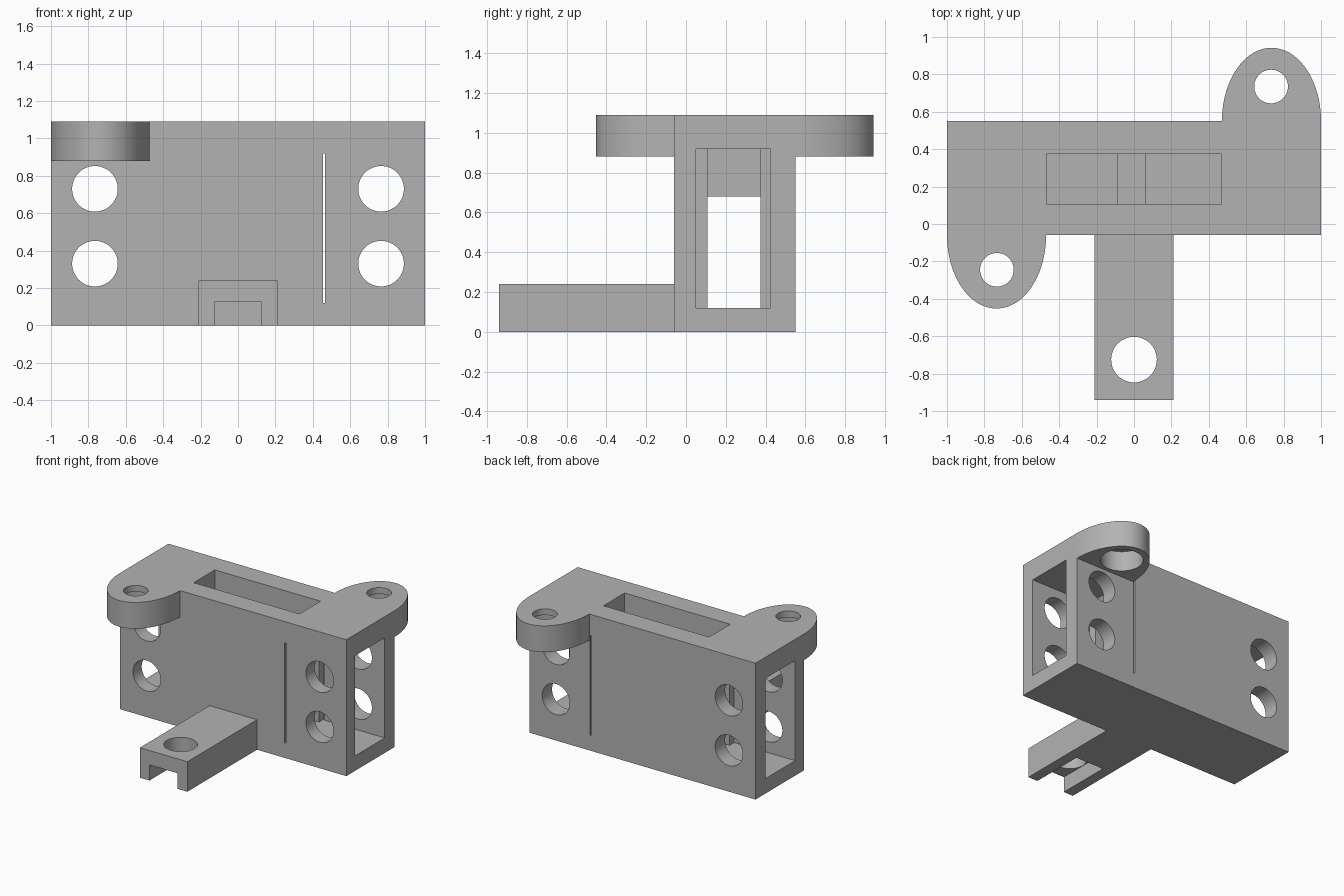
import bpy, bmesh, math

cube = bpy.data.objects.get("Cube")
if cube:
    bpy.data.objects.remove(cube, do_unlink=True)

grey = bpy.data.materials.new("plain_grey")
grey.use_nodes = True
colour = (0.45, 0.45, 0.45, 1)
grey.diffuse_color = colour
grey.node_tree.nodes["Principled BSDF"].inputs["Base Color"].default_value = colour


def prism(name, outline, low, high, axis="z"):
    """Extrude a flat outline along z, or along y (outline then holds x, z)."""
    bm = bmesh.new()
    place = (lambda a, b, h: (a, b, h)) if axis == "z" else (lambda a, b, h: (a, h, b))
    face = bm.faces.new([bm.verts.new(place(a, b, low)) for a, b in outline])
    out = bmesh.ops.extrude_face_region(bm, geom=[face])["geom"]
    for v in out:
        if isinstance(v, bmesh.types.BMVert):
            v.co[2 if axis == "z" else 1] = high
    bmesh.ops.recalc_face_normals(bm, faces=bm.faces)
    mesh = bpy.data.meshes.new(name)
    bm.to_mesh(mesh)
    bm.free()
    mesh.materials.append(grey)
    obj = bpy.data.objects.new(name, mesh)
    bpy.context.collection.objects.link(obj)
    return obj


def box(name, x, y, z):
    return prism(name, [(x[0], y[0]), (x[1], y[0]), (x[1], y[1]), (x[0], y[1])], *z)


def arc(cx, cy, rx, ry, start=0, end=math.tau, steps=48):
    count = steps if end - start >= math.tau else steps + 1
    return [(cx + rx * math.cos(start + (end - start) * i / steps),
             cy + ry * math.sin(start + (end - start) * i / steps)) for i in range(count)]


def cylinder(name, a, b, r, low, high, axis="z"):
    return prism(name, arc(a, b, r, r), low, high, axis)


def cut(target, cutters):
    for c in cutters:
        c.hide_render = True
        mod = target.modifiers.new("cut", "BOOLEAN")
        mod.operation, mod.solver, mod.object = "DIFFERENCE", "EXACT", c
        select(target)
        bpy.ops.object.modifier_apply(modifier=mod.name)
        bpy.data.objects.remove(c, do_unlink=True)


def select(obj):
    bpy.ops.object.select_all(action="DESELECT")
    obj.select_set(True)
    bpy.context.view_layer.objects.active = obj


FRONT, BACK, TOP = -0.06, 0.55, 1.09

# Hollow housing: end pockets, inner channel, top slot, side holes, thin slit
housing = box("housing", (-1, 1), (FRONT, BACK), (0, TOP))
cutters = [box("channel_cutter", (-0.467, 0.467), (0.108, 0.375), (0.12, 1.2)),
           box("slit_cutter", (0.454, 0.465), (-0.2, 0.7), (0.12, 0.92))]
for side in (-1, 1):
    cutters.append(box("pocket_cutter", sorted((side * 0.46, side * 1.1)),
                       (0.05, 0.425), (0.12, 0.92)))
    for z in (0.33, 0.73):
        cutters.append(cylinder("hole_cutter", side * 0.765, z, 0.122, -0.2, 0.7, "y"))
cut(housing, cutters)

# Bar crossing the slot
bar = box("cross_bar", (-0.09, 0.065), (0.104, 0.379), (0.68, 0.92))

# Rounded mounting ears with counterbored holes, diagonally opposite
ears = []
for name, s in (("front_ear", -1), ("back_ear", 1)):
    base = FRONT if s < 0 else BACK
    hole_y = 0.245 + s * 0.49
    ear = prism(name, arc(s * 0.735, base, 0.265, s * 0.392, 0, math.pi), 0.88, TOP)
    cut(ear, [cylinder("bore_cutter", s * 0.733, hole_y, 0.09, 0.8, 1.2),
              cylinder("counterbore_cutter", s * 0.733, hole_y, 0.155, 0.8, 1.04)])
    ears.append(ear)

# Front tongue with a groove underneath and a bolt hole
tongue = box("tongue", (-0.21, 0.21), (-0.94, FRONT), (0, 0.24))
cut(tongue, [box("groove_cutter", (-0.125, 0.125), (-1.1, -0.5), (-0.1, 0.125)),
             cylinder("bolt_cutter", 0, -0.725, 0.122, -0.1, 0.4)])

for obj in [housing, bar, tongue] + ears:
    select(obj)
    bpy.ops.object.shade_smooth_by_angle(angle=math.radians(30))
